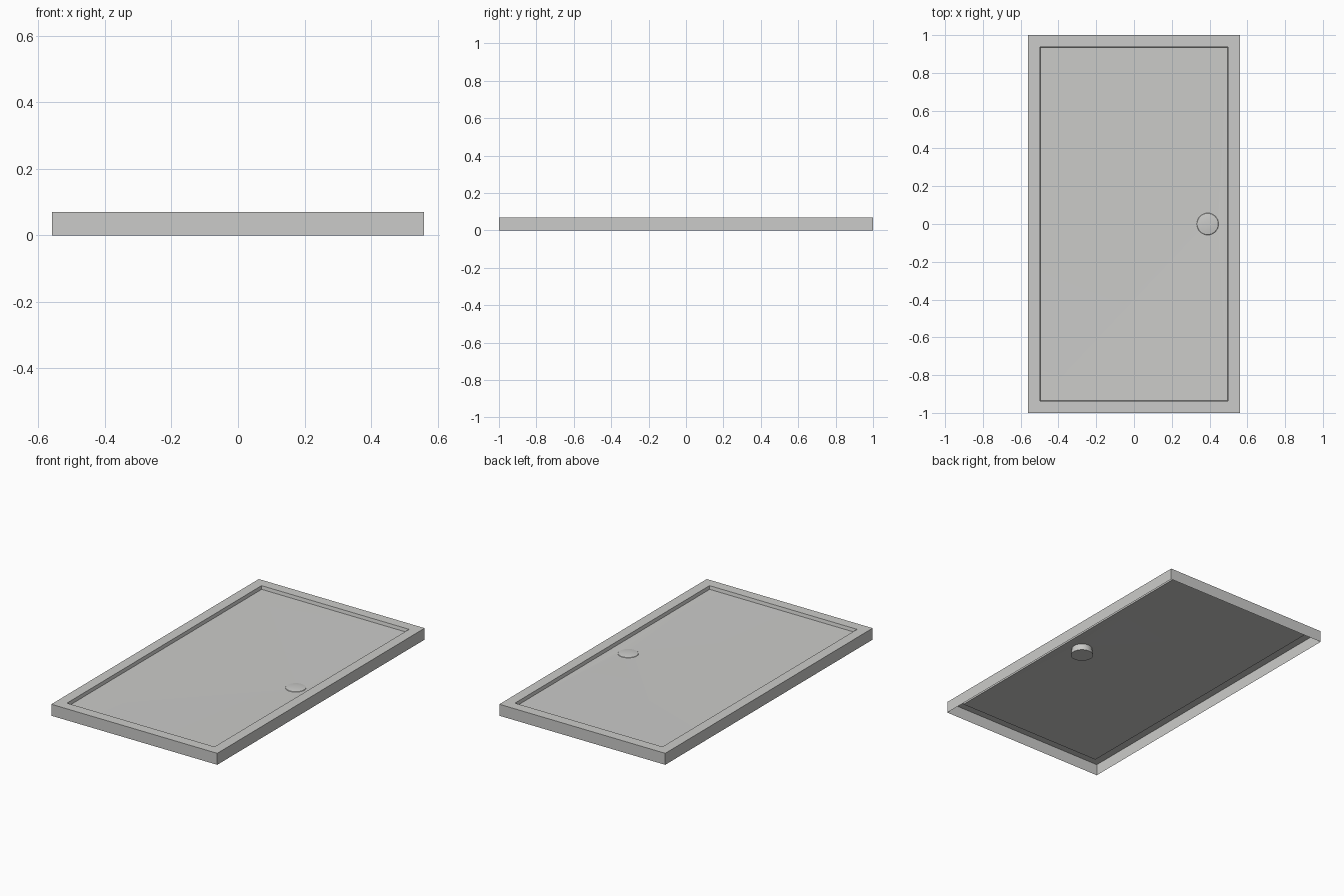
import bpy, bmesh, math

cube = bpy.data.objects.get("Cube")
if cube:
    bpy.data.objects.remove(cube, do_unlink=True)

HALF_X, HALF_Y, HEIGHT = 0.56, 1.0, 0.07
RIM = 0.062
FLOOR_EDGE, FLOOR_LOW = 0.05, 0.043
DRAIN_X, DRAIN_R, SIDES = 0.39, 0.058, 32


def material(name, colour):
    mat = bpy.data.materials.new(name)
    mat.use_nodes = True
    mat.diffuse_color = colour
    mat.node_tree.nodes["Principled BSDF"].inputs["Base Color"].default_value = colour
    return mat


grey = material("light grey", (0.6, 0.6, 0.585, 1))


def finish(bm, name):
    mesh = bpy.data.meshes.new(name)
    bm.to_mesh(mesh)
    bm.free()
    mesh.materials.append(grey)
    obj = bpy.data.objects.new(name, mesh)
    bpy.context.collection.objects.link(obj)
    bpy.ops.object.select_all(action='DESELECT')
    obj.select_set(True)
    bpy.context.view_layer.objects.active = obj
    bpy.ops.object.shade_smooth_by_angle(angle=math.radians(30))


def rectangle(bm, inset, z):
    x, y = HALF_X - inset, HALF_Y - inset
    return [bm.verts.new((sx * x, sy * y, z))
            for sx, sy in ((-1, -1), (1, -1), (1, 1), (-1, 1))]


def circle(bm, radius, z):
    # starts at the front left corner direction so quarters match the rectangle
    return [bm.verts.new((DRAIN_X + radius * math.cos(a), radius * math.sin(a), z))
            for a in (math.tau * (i / SIDES + 0.625) for i in range(SIDES))]


def bridge(bm, lower, upper):
    n = len(lower)
    for i in range(n):
        j = (i + 1) % n
        bm.faces.new((lower[i], lower[j], upper[j], upper[i]))


# Tray shell: open underneath, with outer walls, flat rim and a shallow step
bm = bmesh.new()
rings = [rectangle(bm, 0, 0), rectangle(bm, 0, HEIGHT),
         rectangle(bm, RIM, HEIGHT), rectangle(bm, RIM + 0.004, FLOOR_EDGE)]
for a, b in zip(rings, rings[1:]):
    bridge(bm, a, b)

# Floor falling gently towards the drain hole
edge = rings[-1]
hole = circle(bm, DRAIN_R, FLOOR_LOW)
quarter = SIDES // 4
for k in range(4):
    a, b = edge[k], edge[(k + 1) % 4]
    arc = [hole[(k * quarter + i) % SIDES] for i in range(quarter + 1)]
    mid = quarter // 2
    for i in range(quarter):
        bm.faces.new((a if i < mid else b, arc[i + 1], arc[i]))
    bm.faces.new((a, b, arc[mid]))
finish(bm, "shower_tray")

# Drain cup hanging below the floor
bm = bmesh.new()
bottom, top = circle(bm, 0.064, 0.001), circle(bm, DRAIN_R, FLOOR_LOW)
bridge(bm, bottom, top)
bm.faces.new(bottom[::-1])
finish(bm, "drain_cup")

# Slightly domed drain cover
bm = bmesh.new()
profile = [(DRAIN_R, FLOOR_LOW), (0.056, 0.045), (0.042, 0.047), (0.022, 0.049)]
rings = [circle(bm, r, z) for r, z in profile]
for a, b in zip(rings, rings[1:]):
    bridge(bm, a, b)
bm.faces.new(rings[-1])
finish(bm, "drain_cover")
